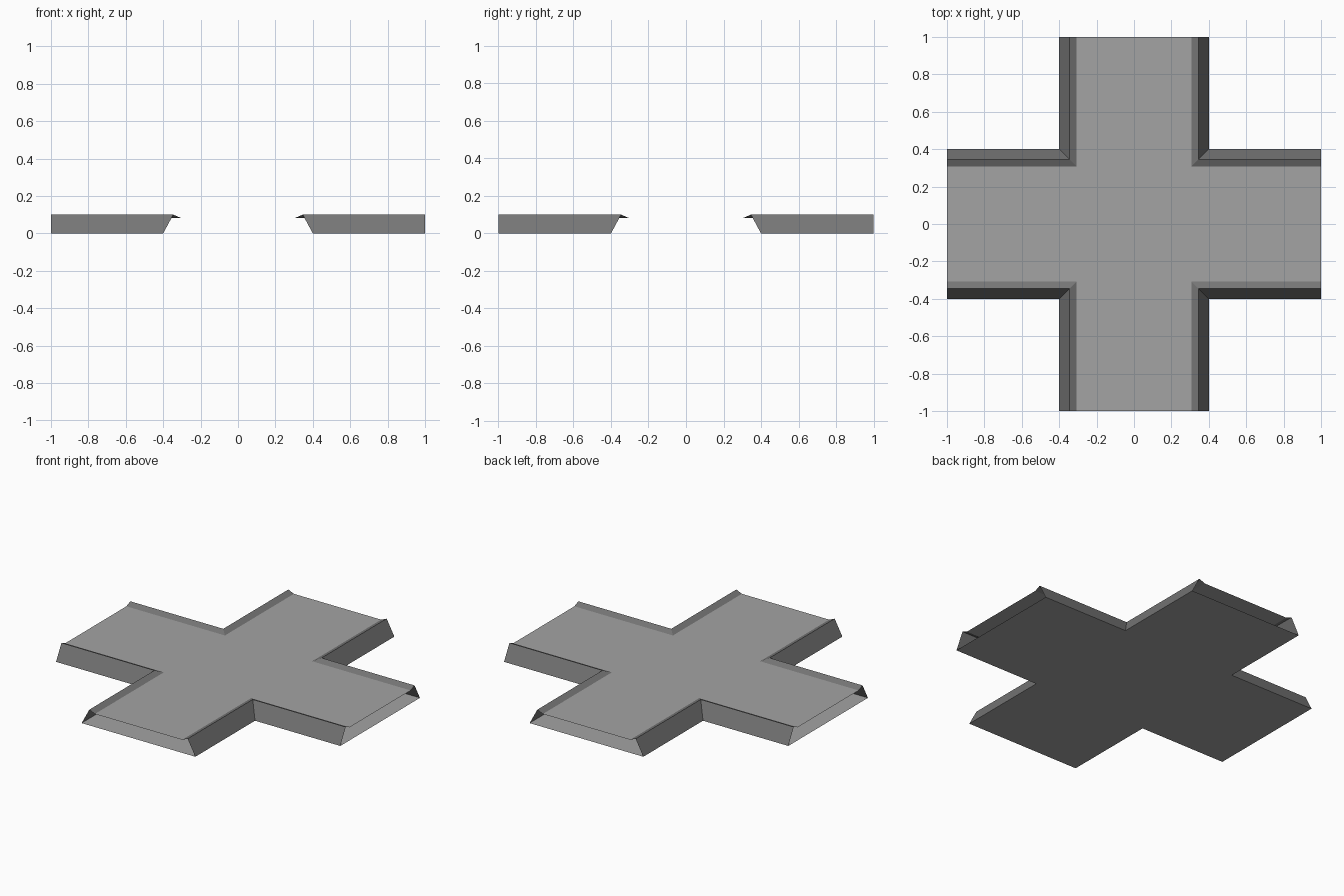
import bpy

if "Cube" in bpy.data.objects:
    bpy.data.objects.remove(bpy.data.objects["Cube"])

# Main dimensions
END = 1.0            # arm length from the centre
BASE = 0.40          # half width at the ground
RIDGE = (0.346, 0.10)   # half width and height of the kerb ridge
LIP = (0.307, 0.083)    # half width and height of the kerb's inner edge


def material(name, value):
    m = bpy.data.materials.new(name)
    m.diffuse_color = (value, value, value, 1)
    m.use_nodes = True
    m.node_tree.nodes["Principled BSDF"].inputs["Base Color"].default_value = m.diffuse_color
    return m


def mesh_object(name, verts, faces, mat):
    me = bpy.data.meshes.new(name)
    me.from_pydata(verts, [], faces)
    me.materials.append(mat)
    me.update()
    ob = bpy.data.objects.new(name, me)
    bpy.context.collection.objects.link(ob)
    return ob


def cross(name, w, z, mat, up):
    """Flat plus-shaped sheet with arms of half width w."""
    quarter = [(END, -w), (END, w), (w, w)]
    pts = []
    for _ in range(4):
        pts += quarter
        quarter = [(-y, x) for x, y in quarter]
    loop = list(range(len(pts)))
    return mesh_object(name, [(x, y, z) for x, y in pts],
                       [loop if up else loop[::-1]], mat)


floor_grey = material("light grey", 0.37)
kerb_grey = material("dark grey", 0.18)

# Road surface and underside, open between them at the arm ends
cross("road_surface", LIP[0], LIP[1], floor_grey, True)
cross("underside", BASE, 0.0, floor_grey, False)

# One L-shaped mitred kerb per inner corner: sloped outer wall plus inner lip
profile = [(BASE, 0.0), RIDGE, LIP]
for sx, sy, name in ((1, 1, "back_right"), (-1, 1, "back_left"),
                     (-1, -1, "front_left"), (1, -1, "front_right")):
    verts = []
    for w, z in profile:
        verts += [(sx * END, sy * w, z), (sx * w, sy * w, z), (sx * w, sy * END, z)]
    faces = []
    for row in (0, 3):
        for i in (row, row + 1):
            f = [i, i + 3, i + 4, i + 1]
            faces.append(f[::-1] if sx * sy > 0 else f)
    ob = mesh_object(name + "_kerb", verts, faces, kerb_grey)
    # Make sure every kerb face points upwards
    for p in ob.data.polygons:
        if p.normal.z < 0:
            p.flip()
    ob.data.update()
